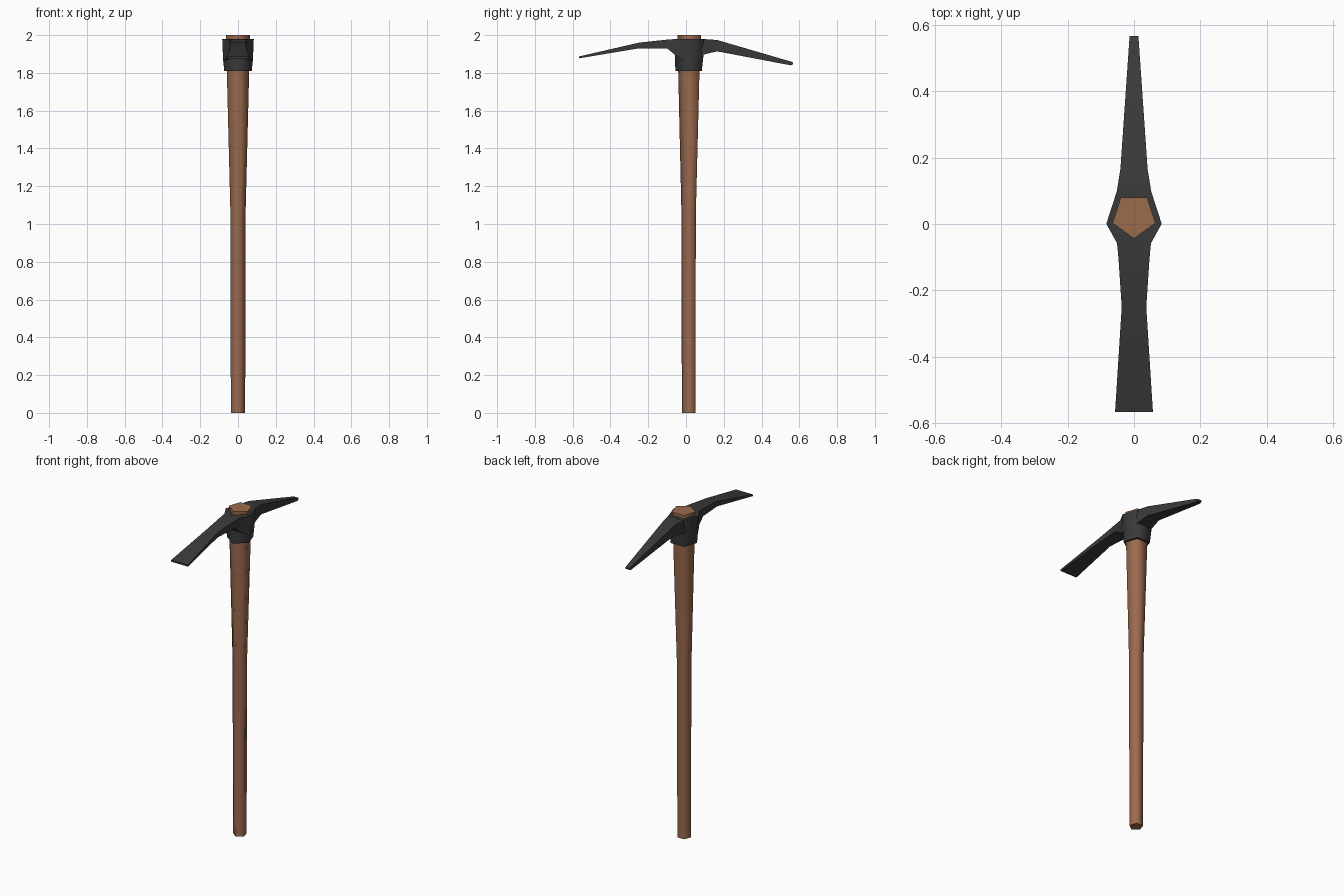
import bpy, bmesh, math

if "Cube" in bpy.data.objects:
    bpy.data.objects.remove(bpy.data.objects["Cube"])


def material(name, col):
    m = bpy.data.materials.new(name)
    m.diffuse_color = (*col, 1)
    m.use_nodes = True
    m.node_tree.nodes["Principled BSDF"].inputs["Base Color"].default_value = m.diffuse_color
    return m


wood = material("brown wood", (0.33, 0.145, 0.075))
iron = material("dark iron", (0.042, 0.042, 0.042))


def loft(name, rings, mat, angle):
    """Skin a list of equal-length point rings and cap both ends."""
    bm = bmesh.new()
    vs = [[bm.verts.new(p) for p in r] for r in rings]
    n = len(vs[0])
    for a, b in zip(vs, vs[1:]):
        for i in range(n):
            j = (i + 1) % n
            bm.faces.new((a[i], a[j], b[j], b[i]))
    bm.faces.new(vs[0])
    bm.faces.new(vs[-1])
    bmesh.ops.recalc_face_normals(bm, faces=bm.faces)
    me = bpy.data.meshes.new(name)
    bm.to_mesh(me)
    bm.free()
    ob = bpy.data.objects.new(name, me)
    bpy.context.collection.objects.link(ob)
    me.materials.append(mat)
    bpy.ops.object.select_all(action='DESELECT')
    ob.select_set(True)
    bpy.context.view_layer.objects.active = ob
    bpy.ops.object.shade_smooth_by_angle(angle=math.radians(angle))
    return ob


def pentagon(r, cy, z):
    # one corner points to the front
    return [(r * math.cos(a), cy + r * math.sin(a), z)
            for a in (math.radians(-90 + 72 * i) for i in range(5))]


def section(y, w_top, w_bot, z_top, z_bot):
    return [(-w_top, y, z_top), (w_top, y, z_top),
            (w_bot, y, z_bot), (-w_bot, y, z_bot)]


# five-sided handle, flaring towards the head
loft("handle", [pentagon(0.040, 0.018, 0), pentagon(0.042, 0.018, 1.05),
                pentagon(0.062, 0.021, 1.80), pentagon(0.068, 0.024, 2.0)], wood, 75)

# collar around the handle
loft("collar", [pentagon(0.077, 0.021, 1.81), pentagon(0.083, 0.024, 1.88),
                pentagon(0.088, 0.027, 1.98)], iron, 75)

# flat chisel blade at the front
loft("chisel_blade", [section(0.0, 0.083, 0.079, 1.979, 1.86),
                      section(-0.058, 0.051, 0.05, 1.979, 1.895),
                      section(-0.10, 0.047, 0.047, 1.976, 1.93),
                      section(-0.25, 0.037, 0.037, 1.96, 1.93),
                      section(-0.566, 0.057, 0.057, 1.887, 1.877)], iron, 30)

# pointed pick at the back
loft("pick_point", [section(0.04, 0.065, 0.06, 1.979, 1.88),
                    section(0.097, 0.052, 0.05, 1.979, 1.898),
                    section(0.165, 0.041, 0.041, 1.974, 1.914),
                    section(0.555, 0.014, 0.014, 1.860, 1.840),
                    section(0.566, 0.013, 0.013, 1.855, 1.845)], iron, 30)
